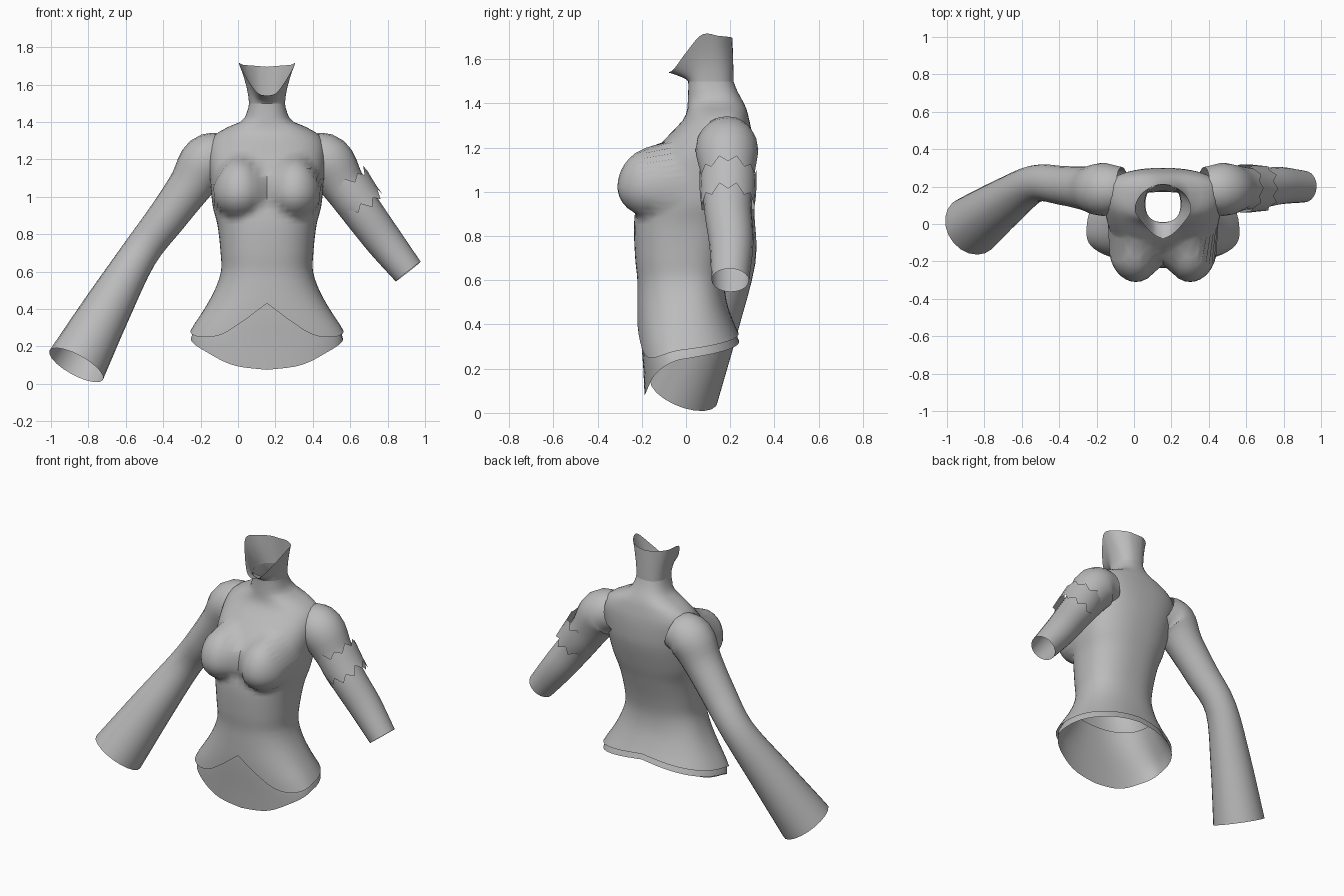
import bpy, math
from mathutils import Vector

if "Cube" in bpy.data.objects:
    bpy.data.objects.remove(bpy.data.objects["Cube"])

CX = 0.155          # body centre line
SIDES = 56

grey = bpy.data.materials.new("cloth_grey")
grey.diffuse_color = (0.5, 0.5, 0.5, 1)
grey.use_nodes = True
grey.node_tree.nodes["Principled BSDF"].inputs["Base Color"].default_value = grey.diffuse_color


def spline(keys, t):
    """Catmull-Rom lookup in rows (t, a, b, ...)."""
    t = min(max(t, keys[0][0]), keys[-1][0])
    i = 0
    while i < len(keys) - 2 and t > keys[i + 1][0]:
        i += 1
    k = [keys[max(i - 1, 0)], keys[i], keys[i + 1], keys[min(i + 2, len(keys) - 1)]]
    h = k[2][0] - k[1][0]
    f = (t - k[1][0]) / h
    out = []
    for c in range(1, len(k[1])):
        m0 = (k[2][c] - k[0][c]) / (k[2][0] - k[0][0]) * h
        m1 = (k[3][c] - k[1][c]) / (k[3][0] - k[1][0]) * h
        out.append((2*f**3 - 3*f*f + 1) * k[1][c] + (f**3 - 2*f*f + f) * m0
                   + (3*f*f - 2*f**3) * k[2][c] + (f**3 - f*f) * m1)
    return out


def loft(name, rings):
    """Open tube from equal-length rings of points."""
    n = len(rings[0])
    faces = [(r*n + i, r*n + (i+1) % n, (r+1)*n + (i+1) % n, (r+1)*n + i)
             for r in range(len(rings) - 1) for i in range(n)]
    me = bpy.data.meshes.new(name)
    me.from_pydata([tuple(p) for ring in rings for p in ring], [], faces)
    me.materials.append(grey)
    ob = bpy.data.objects.new(name, me)
    bpy.context.collection.objects.link(ob)
    bpy.ops.object.select_all(action='DESELECT')
    ob.select_set(True)
    bpy.context.view_layer.objects.active = ob
    bpy.ops.object.shade_smooth_by_angle(angle=math.radians(50))
    return ob


# body profile: height, half width, front y, back y, y of widest point
BODY = [(0.05, .42, -.20, .27, -.03), (0.25, .42, -.21, .27, -.03), (0.30, .40, -.215, .265, -.02),
        (0.40, .335, -.22, .22, -.01), (0.50, .28, -.22, .185, 0), (0.60, .246, -.22, .175, 0),
        (0.70, .248, -.23, .19, 0), (0.85, .265, -.235, .23, .02), (0.95, .29, -.225, .26, .05),
        (1.10, .305, -.20, .295, .10), (1.20, .315, -.13, .30, .14), (1.28, .31, -.055, .295, .17),
        (1.33, .28, -.01, .285, .17), (1.37, .215, .005, .275, .17), (1.405, .135, .008, .26, .15),
        (1.45, .108, .01, .235, .12), (1.50, .096, .01, .215, .11), (1.56, .092, .005, .20, .10)]


def body_point(th, z, inset=0.0):
    hw, fr, bk, yc = spline(BODY, z)
    s, c = math.sin(th), math.cos(th)
    dx = math.copysign(abs(s) ** .85, s) * (hw - inset)
    depth = (yc - fr if c > 0 else bk - yc) - inset
    y = yc - math.copysign(abs(c) ** .85, c) * depth
    # bust: two rounded forms pushed out of the front
    if c > 0 and .8 < z < 1.3 and not inset:
        q = 1 - ((abs(dx) - .145) / .145) ** 2 - ((z - 1.02) / (.19 if z > 1.02 else .145)) ** 2
        if q > 0:
            y = min(y, -.12 - .19 * math.sqrt(q))
    return Vector((CX + dx, y, z))


def angles():
    return [2 * math.pi * i / SIDES for i in range(SIDES)]


def fold(th):
    return th if th <= math.pi else 2 * math.pi - th


# torso with a scalloped hem rising to a point in front
HEM = [(0, .43), (.25, .345), (.55, .265), (.95, .25), (1.5, .28), (2.2, .315), (3.15, .365)]
rings = [[body_point(th, (h := spline(HEM, fold(th))[0]) + (.6 - h) * k / 8) for th in angles()]
         for k in range(8)]
rings += [[body_point(th, .6 + .025 * k) for th in angles()] for k in range(38)]
loft("torso", rings)

# under layer hanging below the hem, longest in front
UNDER = [(0, .075), (.4, .10), (.9, .175), (1.5, .235), (2.2, .275), (3.15, .33)]
loft("under_layer", [[body_point(th, (h := spline(UNDER, fold(th))[0]) + (.5 - h) * k / 6, .014)
                      for th in angles()] for k in range(7)])

# flared collar, open and low in front
RIM = [(0, 1.54, -.08, 0), (.4, 1.555, -.055, .05), (.85, 1.63, 0, .105), (1.3, 1.71, .07, .15),
       (2.0, 1.705, .15, .125), (2.6, 1.70, .20, .06), (3.15, 1.695, .21, 0)]
collar = []
for k in range(6):
    f = k / 5
    ring = []
    for th in angles():
        base = body_point(th, 1.50)
        z, y, x = spline(RIM, fold(th))
        tip = Vector((CX + (x if th <= math.pi else -x), y, z))
        p = base.lerp(tip, f)
        # keep the lower part upright before it flares
        p.x = base.x + (tip.x - base.x) * f ** 1.5
        p.y = base.y + (tip.y - base.y) * f ** 1.5
        ring.append(p)
    collar.append(ring)
loft("collar", collar)


def tube(name, keys, steps, sides=20, start_jag=0, end_jag=0):
    """Sleeve along rows (t, x, y, z, radius); ends can be torn."""
    last = keys[-1][0]
    rings = []
    for k in range(steps + 1):
        t = last * k / steps
        x, y, z, r = spline(keys, t)
        a, b = spline(keys, t - .05), spline(keys, t + .05)
        d = (Vector(b[:3]) - Vector(a[:3])).normalized()
        u = (Vector((0, 1, 0)) - d * d.y).normalized()
        v = d.cross(u)
        jag = start_jag if k == 0 else end_jag if k == steps else 0
        ring = []
        for i in range(sides):
            w = 2 * math.pi * i / sides
            shift = jag * ((1 if i % 2 else -.6) + .5 * math.sin(3 * w))
            ring.append(Vector((x, y, z)) + (u * math.cos(w) + v * math.sin(w)) * r + d * shift)
        rings.append(ring)
    return loft(name, rings)


# long flared sleeve
tube("long_sleeve", [(0, -.06, .19, 1.225, .115), (1, -.165, .185, 1.19, .142),
                     (2, -.255, .19, 1.06, .118), (3, -.38, .205, .89, .105),
                     (4, -.53, .215, .69, .10), (5, -.70, .11, .40, .13),
                     (6, -.865, -.01, .10, .163)], 24)
# short sleeve
tube("short_sleeve", [(0, .37, .19, 1.225, .115), (1, .475, .185, 1.19, .142),
                      (2, .565, .19, 1.06, .118), (3, .665, .19, .92, .108),
                      (4, .78, .205, .765, .10), (5, .91, .20, .60, .085)], 20)
# torn cloth band around the short sleeve
tube("torn_band", [(0, .575, .19, 1.085, .128), (1, .62, .19, 1.01, .128),
                   (2, .665, .19, .95, .124)], 4, 20, .022, .026)
